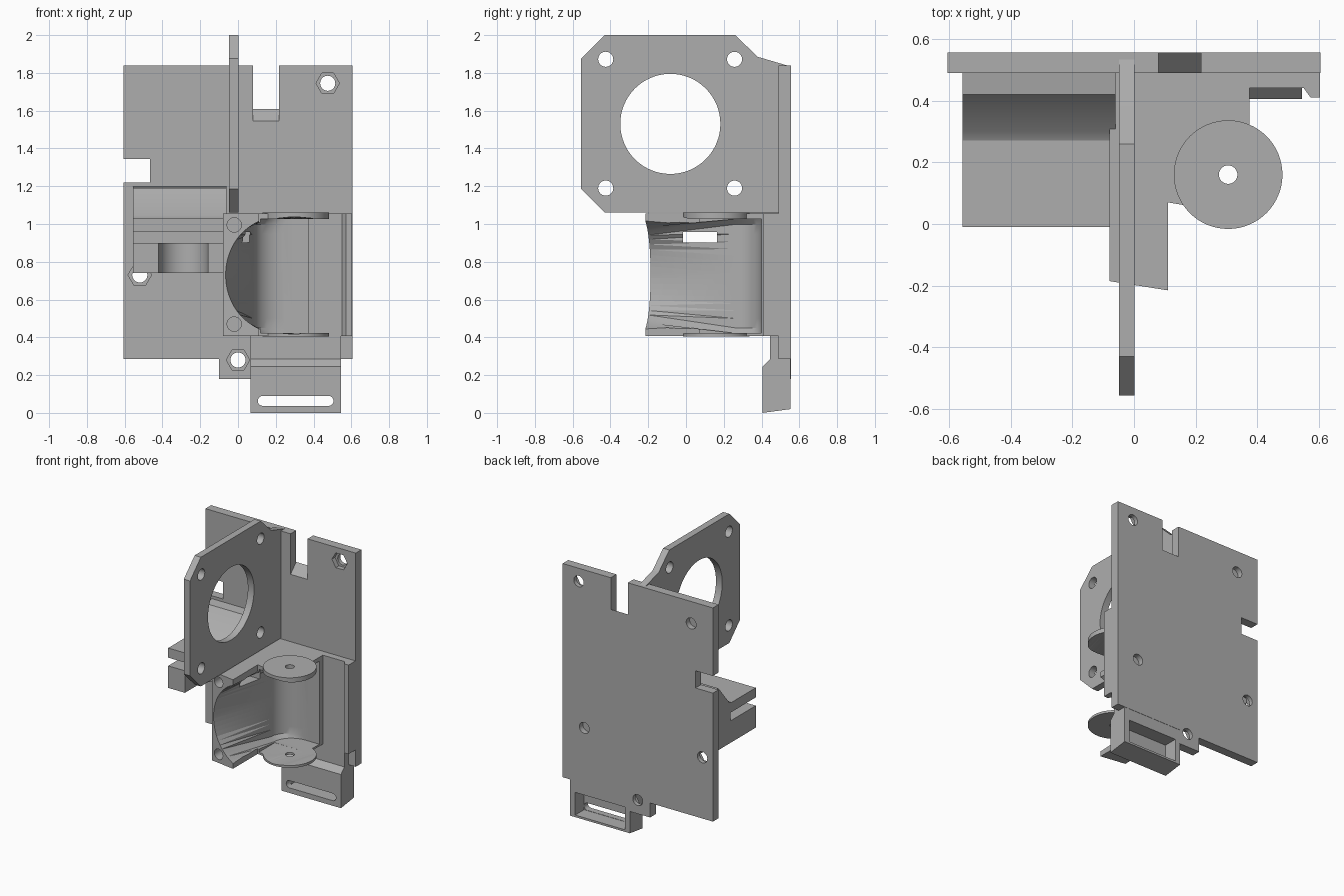
import bpy, bmesh, math
from mathutils import Vector

cube = bpy.data.objects.get("Cube")
if cube:
    bpy.data.objects.remove(cube, do_unlink=True)

grey = bpy.data.materials.new("plain grey")
grey.use_nodes = True
colour = (0.42, 0.42, 0.42, 1)
grey.diffuse_color = colour
grey.node_tree.nodes["Principled BSDF"].inputs["Base Color"].default_value = colour


def finish(name, bm):
    bmesh.ops.recalc_face_normals(bm, faces=bm.faces)
    mesh = bpy.data.meshes.new(name)
    bm.to_mesh(mesh)
    bm.free()
    mesh.materials.append(grey)
    obj = bpy.data.objects.new(name, mesh)
    bpy.context.collection.objects.link(obj)
    return obj


def prism(name, axis, outline, lo, hi):
    """Extrude a 2D outline along an axis; coordinates keep x, y, z order."""
    def place(p, d):
        v = list(p)
        v.insert("xyz".index(axis), d)
        return v
    bm = bmesh.new()
    face = bm.faces.new([bm.verts.new(place(p, lo)) for p in outline])
    ext = bmesh.ops.extrude_face_region(bm, geom=[face])
    shift = Vector(place((0, 0), hi - lo))
    bmesh.ops.translate(bm, vec=shift, verts=[g for g in ext["geom"] if isinstance(g, bmesh.types.BMVert)])
    return finish(name, bm)


def box(name, x, y, z):
    return prism(name, "z", [(x[0], y[0]), (x[1], y[0]), (x[1], y[1]), (x[0], y[1])], *z)


def rod(name, axis, centre, r, lo, hi, sides=32):
    ring = [math.tau * i / sides for i in range(sides)]
    return prism(name, axis, [(centre[0] + r * math.cos(a), centre[1] + r * math.sin(a)) for a in ring], lo, hi)


def modify(obj, tools, operation="DIFFERENCE"):
    """Apply booleans in turn and remove the helper solids."""
    for tool in tools:
        mod = obj.modifiers.new("bool", "BOOLEAN")
        mod.operation, mod.object, mod.solver = operation, tool, "EXACT"
        tool.hide_render = True
    bpy.context.view_layer.update()
    result = bpy.data.meshes.new_from_object(obj.evaluated_get(bpy.context.evaluated_depsgraph_get()))
    obj.modifiers.clear()
    obj.data = result
    for tool in tools:
        bpy.data.objects.remove(tool, do_unlink=True)


# Back plate with its lower tab, notches and nut pockets
back_plate = prism("back_plate", "y", [
    (-0.605, 0.285), (-0.1, 0.285), (-0.1, 0.18), (0.07, 0.18), (0.07, 0.285), (0.605, 0.285),
    (0.605, 1.84), (-0.605, 1.84)], 0.49, 0.555)
cuts = [
    box("side_notch", (-0.7, -0.465), (0.4, 0.6), (1.22, 1.345)),
    prism("top_notch", "x", [(0.48, 1.535), (0.57, 1.625), (0.57, 1.9), (0.48, 1.9)], 0.08, 0.217),
]
for c in [(0.475, 1.745), (-0.52, 0.73), (0, 0.28)]:
    cuts.append(rod("screw_hole", "y", c, 0.04, 0.45, 0.6))
    cuts.append(rod("nut_pocket", "y", c, 0.062, 0.45, 0.525, 6))
for c in [(-0.43, 1.68), (0.43, 0.69)]:
    cuts.append(rod("blind_hole", "y", c, 0.04, 0.515, 0.6))
modify(back_plate, cuts)

# Upright motor mount plate
motor_plate = prism("motor_plate", "x", [
    (-0.43, 1.06), (0.54, 1.06), (0.54, 1.838), (0.38, 1.885), (0.26, 2.0), (-0.43, 2.0),
    (-0.555, 1.875), (-0.555, 1.185)], -0.048, 0.002)
cuts = [rod("motor_opening", "x", (-0.083, 1.53), 0.265, -0.2, 0.2, 64)]
for y in (-0.425, 0.257):
    for z in (1.19, 1.872):
        cuts.append(rod("motor_screw", "x", (y, z), 0.04, -0.2, 0.2))
modify(motor_plate, cuts)

# Slotted shelf on the right with a round channel beneath
shelf = prism("slotted_shelf", "x", [
    (-0.01, 0.74), (0.5, 0.74), (0.5, 1.2), (0.42, 1.19), (0.3, 1.045), (0.27, 1.03), (-0.01, 1.03)],
    -0.555, -0.06)
modify(shelf, [
    box("shelf_slot", (-0.7, 0.1), (-0.1, 0.28), (0.9, 0.96)),
    rod("channel_round", "z", (-0.29, 0.13), 0.13, 0.7, 0.93, 40),
    box("channel_mouth", (-0.42, -0.16), (-0.1, 0.13), (0.7, 0.93)),
])

# Air duct: solid plan, joined with the round end discs, then hollowed
duct = prism("air_duct", "z", [
    (-0.08, -0.185), (0.11, -0.215), (0.11, 0.07), (0.2, 0.055), (0.375, 0.2), (0.375, 0.44),
    (0.55, 0.44), (0.572, 0.41), (0.603, 0.41), (0.603, 0.5), (-0.08, 0.5)], 0.407, 1.055)
modify(duct, [rod("duct_disc", "z", (0.305, 0.16), 0.176, 0.405, 1.06, 64)], "UNION")


def hollow():
    """Loft from a round mouth to a rectangular chamber with a rounded rear corner."""
    n, rings = 64, []
    bm = bmesh.new()
    angles = [math.tau * (i + 0.5) / n for i in range(n)]
    for y in (-0.3, -0.2):
        rings.append([bm.verts.new((0.245 + 0.315 * math.cos(a), y, 0.73 + 0.315 * math.sin(a))) for a in angles])
    for k in range(9):
        t = math.pi / 2 * k / 8
        left = 0.08 + 0.16 * (1 - math.cos(t))
        mid, half = (0.69 + left) / 2, (0.69 - left) / 2
        ring = []
        for a in angles:
            m = max(abs(math.cos(a)), abs(math.sin(a)))
            ring.append(bm.verts.new((mid + half * math.cos(a) / m, 0.26 + 0.14 * math.sin(t),
                                      0.724 + 0.302 * math.sin(a) / m)))
        rings.append(ring)
    for a, b in zip(rings, rings[1:]):
        for i in range(n):
            j = (i + 1) % n
            bm.faces.new((a[i], a[j], b[j], b[i]))
    bm.faces.new(rings[0])
    bm.faces.new(rings[-1])
    bmesh.ops.triangulate(bm, faces=bm.faces)
    return finish("duct_hollow", bm)


cuts = [
    hollow(),
    box("chamber_front", (0.12, 0.7), (-0.3, 0.25), (0.422, 1.026)),
    rod("disc_hole", "z", (0.305, 0.16), 0.03, 0.3, 1.2),
    box("wall_window", (-0.2, 0.2), (-0.015, 0.165), (0.902, 0.958)),
]
for z in (0.47, 0.995):
    cuts.append(rod("flange_hole", "y", (-0.02, z), 0.038, -0.3, -0.09))
modify(duct, cuts)

# Lower strap bracket, open at the back with a slot in front
bracket = prism("strap_bracket", "x", [
    (0.405, 0), (0.553, 0.02), (0.553, 0.3), (0.5, 0.3), (0.5, 0.42), (0.445, 0.42), (0.445, 0.285),
    (0.405, 0.245)], 0.065, 0.545)
modify(bracket, [
    box("bracket_recess", (0.105, 0.505), (0.45, 0.6), (0.035, 0.2)),
    box("strap_slot", (0.13, 0.48), (0.3, 0.5), (0.037, 0.09)),
    rod("slot_end_a", "y", (0.131, 0.0635), 0.0265, 0.3, 0.5, 20),
    rod("slot_end_b", "y", (0.479, 0.0635), 0.0265, 0.3, 0.5, 20),
])

# Smooth the round walls, keep edges crisp
bpy.ops.object.select_all(action="DESELECT")
for obj in (back_plate, motor_plate, shelf, duct, bracket):
    obj.select_set(True)
bpy.context.view_layer.objects.active = duct
bpy.ops.object.shade_smooth_by_angle(angle=math.radians(25))
